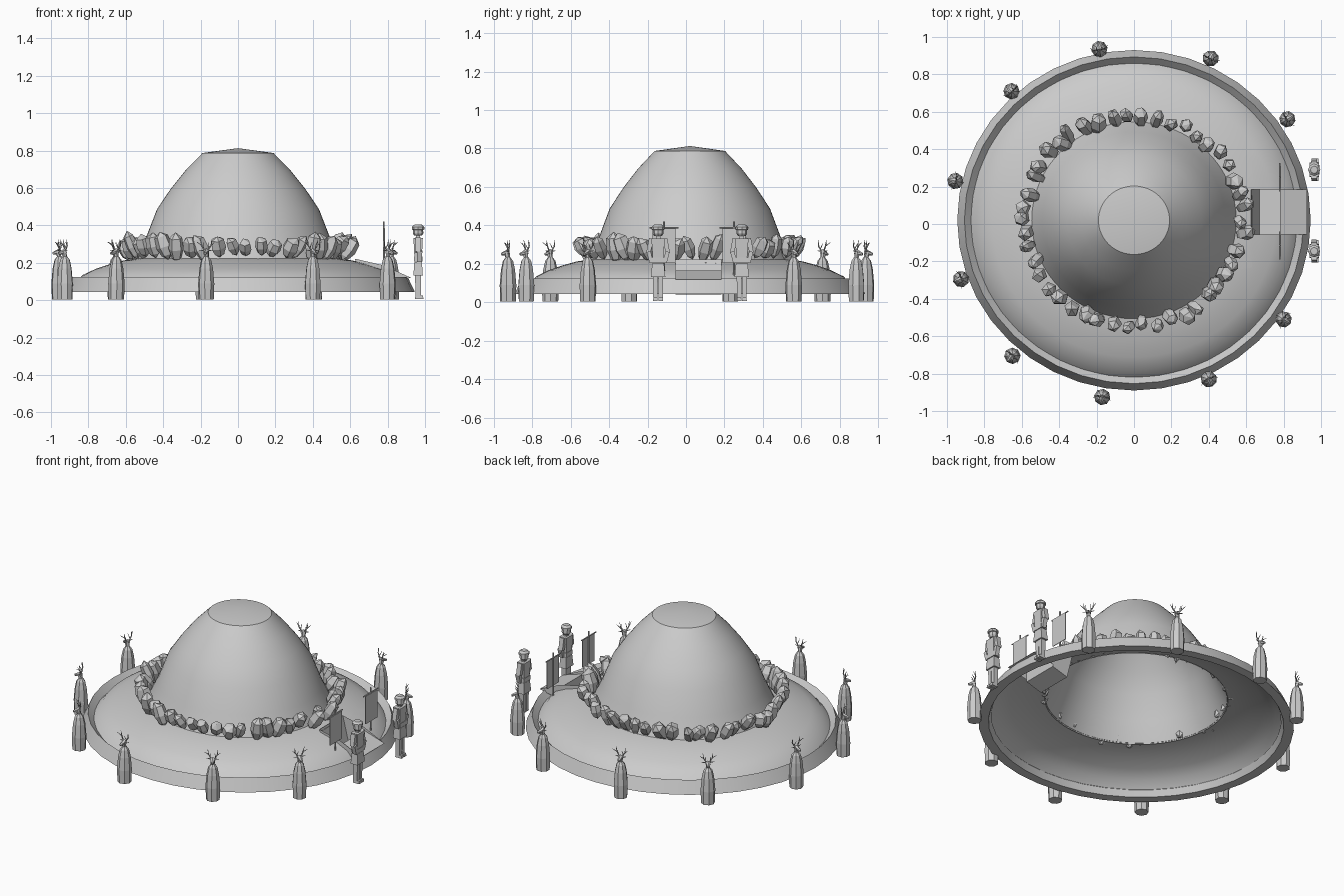
import bpy, bmesh, math, random
from mathutils import Vector, Matrix

random.seed(4)
if "Cube" in bpy.data.objects:
    bpy.data.objects.remove(bpy.data.objects["Cube"])

CENTRE_Y, SQUASH = 0.02, 0.963

stone = bpy.data.materials.new("light_grey_stone")
stone.use_nodes = True
grey = (0.6, 0.6, 0.6, 1)
stone.diffuse_color = grey
stone.node_tree.nodes["Principled BSDF"].inputs["Base Color"].default_value = grey


def finish(bm, name, smooth=None):
    bmesh.ops.recalc_face_normals(bm, faces=bm.faces)
    mesh = bpy.data.meshes.new(name)
    bm.to_mesh(mesh)
    bm.free()
    mesh.materials.append(stone)
    obj = bpy.data.objects.new(name, mesh)
    bpy.context.collection.objects.link(obj)
    if smooth:
        bpy.ops.object.select_all(action='DESELECT')
        obj.select_set(True)
        bpy.context.view_layer.objects.active = obj
        bpy.ops.object.shade_smooth_by_angle(angle=math.radians(smooth))
    return obj


def lathe(bm, profile, sides, closed=False, squash=1.0, cy=0.0):
    """Turn a list of (radius, z) into rings of faces."""
    rings = []
    for r, z in profile:
        rings.append([bm.verts.new((r * math.cos(math.tau * i / sides),
                                    cy + squash * r * math.sin(math.tau * i / sides), z))
                      for i in range(sides)])
    pairs = list(zip(rings, rings[1:]))
    if closed:
        pairs.append((rings[-1], rings[0]))
    for a, b in pairs:
        for i in range(sides):
            j = (i + 1) % sides
            bm.faces.new((a[i], a[j], b[j], b[i]))
    return rings


def fan(bm, ring, tip):
    v = bm.verts.new(tip)
    for i in range(len(ring)):
        bm.faces.new((ring[i - 1], ring[i], v))


def box(bm, centre, size, taper=1.0, turn=0.0):
    """Box whose top is scaled by taper, turned about x."""
    verts = bmesh.ops.create_cube(bm, size=1)["verts"]
    for v in verts:
        k = taper if v.co.z > 0 else 1
        v.co = Vector((v.co.x * size[0] * k, v.co.y * size[1] * k, v.co.z * size[2]))
    m = Matrix.Translation(centre) @ Matrix.Rotation(turn, 4, 'X')
    bmesh.ops.transform(bm, matrix=m, verts=verts)


def rod(bm, a, b, r1, r2, sides=5):
    a, b = Vector(a), Vector(b)
    d = b - a
    m = Matrix.Translation((a + b) / 2) @ d.to_track_quat('Z', 'Y').to_matrix().to_4x4()
    bmesh.ops.create_cone(bm, cap_ends=True, segments=sides, radius1=r1, radius2=r2,
                          depth=d.length, matrix=m)


# Hill: open underneath, with a shallow pointed cap
bm = bmesh.new()
rings = lathe(bm, [(0.55, 0.215), (0.49, 0.34), (0.433, 0.487), (0.36, 0.595), (0.28, 0.695),
                   (0.19, 0.787)], 64, squash=SQUASH, cy=CENTRE_Y)
fan(bm, rings[-1], (0, CENTRE_Y, 0.813))
finish(bm, "hill", 22)

# Outer rim: ridged band
bm = bmesh.new()
lathe(bm, [(0.945, 0.045), (0.907, 0.125), (0.868, 0.085), (0.885, 0.045)], 40, True,
      SQUASH, CENTRE_Y)
finish(bm, "outer_rim", 20)

# Terrace: hollow annular dome with a gateway opening cut out
Y0, Y1, X0, X1 = -0.055, 0.185, 0.63, 0.86
bm = bmesh.new()
lathe(bm, [(0.875, 0.085), (0.83, 0.135), (0.76, 0.168), (0.685, 0.193), (0.61, 0.213),
           (0.545, 0.222)], 80, squash=SQUASH, cy=CENTRE_Y)
for co, no in (((0, Y0, 0), (0, 1, 0)), ((0, Y1, 0), (0, 1, 0)),
               ((X0, 0, 0), (1, 0, 0)), ((X1, 0, 0), (1, 0, 0))):
    near = [f for f in bm.faces if f.calc_center_median().x > 0.4
            and abs(f.calc_center_median().y - 0.065) < 0.3]
    geom = set(near) | {e for f in near for e in f.edges} | {v for f in near for v in f.verts}
    bmesh.ops.bisect_plane(bm, geom=list(geom), plane_co=co, plane_no=no)
hole = [f for f in bm.faces if X0 < f.calc_center_median().x < X1
        and Y0 < f.calc_center_median().y < Y1]
bmesh.ops.delete(bm, geom=hole, context='FACES')
finish(bm, "terrace", 30)

# Gateway: threshold, sunken floor, back wall and sloping side cheeks
bm = bmesh.new()
path = [(0.925, 0.12), (0.78, 0.165), (0.78, 0.075), (0.67, 0.042), (0.625, 0.222)]
sides = [[bm.verts.new((x, y, z)) for x, z in path] for y in (Y0, Y1)]
for i in range(len(path) - 1):
    bm.faces.new((sides[0][i], sides[0][i + 1], sides[1][i + 1], sides[1][i]))
for s in sides:
    bm.faces.new(s[1:])
for y in (Y0, Y1):
    bm.faces.new([bm.verts.new((x, y, z)) for x, z in
                  ((0.925, 0.12), (0.78, 0.186), (0.625, 0.222), (0.78, 0.09))])
finish(bm, "gateway")

# Crystal ring: leaning, faceted prisms of varied size
bm = bmesh.new()
COUNT = 46
for i in range(COUNT):
    a = math.tau * (i + random.uniform(-0.2, 0.2)) / COUNT
    r = random.uniform(0.032, 0.047)
    h = random.uniform(0.05, 0.085)
    start = set(bm.verts)
    rings = lathe(bm, [(r * 0.65, -h * 0.7), (r, -h * 0.1), (r * 0.85, h * 0.65)],
                  random.choice((5, 6)))
    fan(bm, rings[0], (0, 0, -h * 1.05))
    fan(bm, rings[-1], (r * random.uniform(-0.5, 0.5), 0, h))
    R = random.uniform(0.565, 0.6)
    m = (Matrix.Translation((R * math.cos(a), CENTRE_Y + SQUASH * R * math.sin(a),
                             random.uniform(0.275, 0.295)))
         @ Matrix.Rotation(a, 4, 'Z')
         @ Matrix.Rotation(random.uniform(0.1, 0.75), 4, 'Y')
         @ Matrix.Rotation(random.uniform(-0.35, 0.35), 4, 'X')
         @ Matrix.Rotation(random.uniform(0, 6), 4, 'Z'))
    bmesh.ops.transform(bm, matrix=m, verts=[v for v in bm.verts if v not in start])
finish(bm, "crystal_ring")


# Robed watcher: tapered cloak, narrow head and branching antlers, facing +x
def watcher(x, y, index):
    bm = bmesh.new()
    rings = lathe(bm, [(0.041, 0.005), (0.044, 0.09), (0.037, 0.17), (0.027, 0.215),
                       (0.012, 0.235)], 8)
    bm.faces.new(rings[0])
    bm.faces.new(rings[-1])
    rod(bm, (0, 0, 0.225), (0.006, 0, 0.262), 0.011, 0.015, 6)
    rod(bm, (-0.004, 0, 0.262), (0.036, 0, 0.25), 0.016, 0.007, 6)
    for s in (-1, 1):
        rod(bm, (0, s * 0.008, 0.265), (-0.004, s * 0.026, 0.292), 0.004, 0.0035)
        rod(bm, (-0.004, s * 0.026, 0.292), (0, s * 0.03, 0.325), 0.0035, 0.001)
        rod(bm, (-0.004, s * 0.026, 0.292), (0.012, s * 0.048, 0.312), 0.003, 0.001)
        rod(bm, (-0.002, s * 0.016, 0.278), (0.016, s * 0.014, 0.308), 0.003, 0.001)
        rod(bm, (0, s * 0.012, 0.265), (0, s * 0.038, 0.268), 0.004, 0.001)
    obj = finish(bm, f"watcher_{index}")
    obj.location = (x, y, 0)
    obj.rotation_euler.z = math.atan2(y, x)


spots = [(-0.185, 0.935), (0.41, 0.885), (0.82, 0.56), (0.80, -0.51), (0.40, -0.83),
         (-0.17, -0.925), (-0.65, -0.705), (-0.925, -0.295), (-0.955, 0.23), (-0.655, 0.71)]
for n, (x, y) in enumerate(spots):
    watcher(x, y, n + 1)


# Gate guard: boots, legs, kilt, chest, bent arms and helmeted head
def guard(y, name):
    bm = bmesh.new()
    for s in (-1, 1):
        box(bm, (0, s * 0.014, 0.075), (0.028, 0.022, 0.13), 1.15)
        box(bm, (0.006, s * 0.014, 0.016), (0.045, 0.024, 0.018), 0.9)
        box(bm, (0, s * 0.043, 0.295), (0.028, 0.022, 0.075), 1.1, s * 0.2)
        box(bm, (0.008, s * 0.042, 0.235), (0.026, 0.02, 0.06), 1.1, s * -0.25)
    box(bm, (0, 0, 0.168), (0.05, 0.075, 0.07), 0.82)
    box(bm, (0, 0, 0.22), (0.045, 0.066, 0.028))
    box(bm, (0, 0, 0.283), (0.04, 0.056, 0.1), 1.25)
    box(bm, (0, 0, 0.34), (0.022, 0.024, 0.02))
    head = lathe(bm, [(0.02, 0.345), (0.028, 0.357), (0.027, 0.376), (0.033, 0.378),
                      (0.033, 0.392), (0.02, 0.404)], 8)
    bm.faces.new(head[0])
    bm.faces.new(head[-1])
    finish(bm, name).location = (0.963, y, 0)


# Banner: pole, crossbar and hanging cloth
def banner(y, name):
    bm = bmesh.new()
    rod(bm, (0.78, y, 0.14), (0.78, y, 0.42), 0.005, 0.005, 6)
    rod(bm, (0.78, y - 0.075, 0.388), (0.78, y + 0.075, 0.388), 0.004, 0.004, 6)
    box(bm, (0.784, y, 0.295), (0.004, 0.12, 0.18))
    finish(bm, name)


for side, yg, yb in (("left", 0.29, 0.25), ("right", -0.145, -0.115)):
    guard(yg, f"{side}_guard")
    banner(yb, f"{side}_banner")
